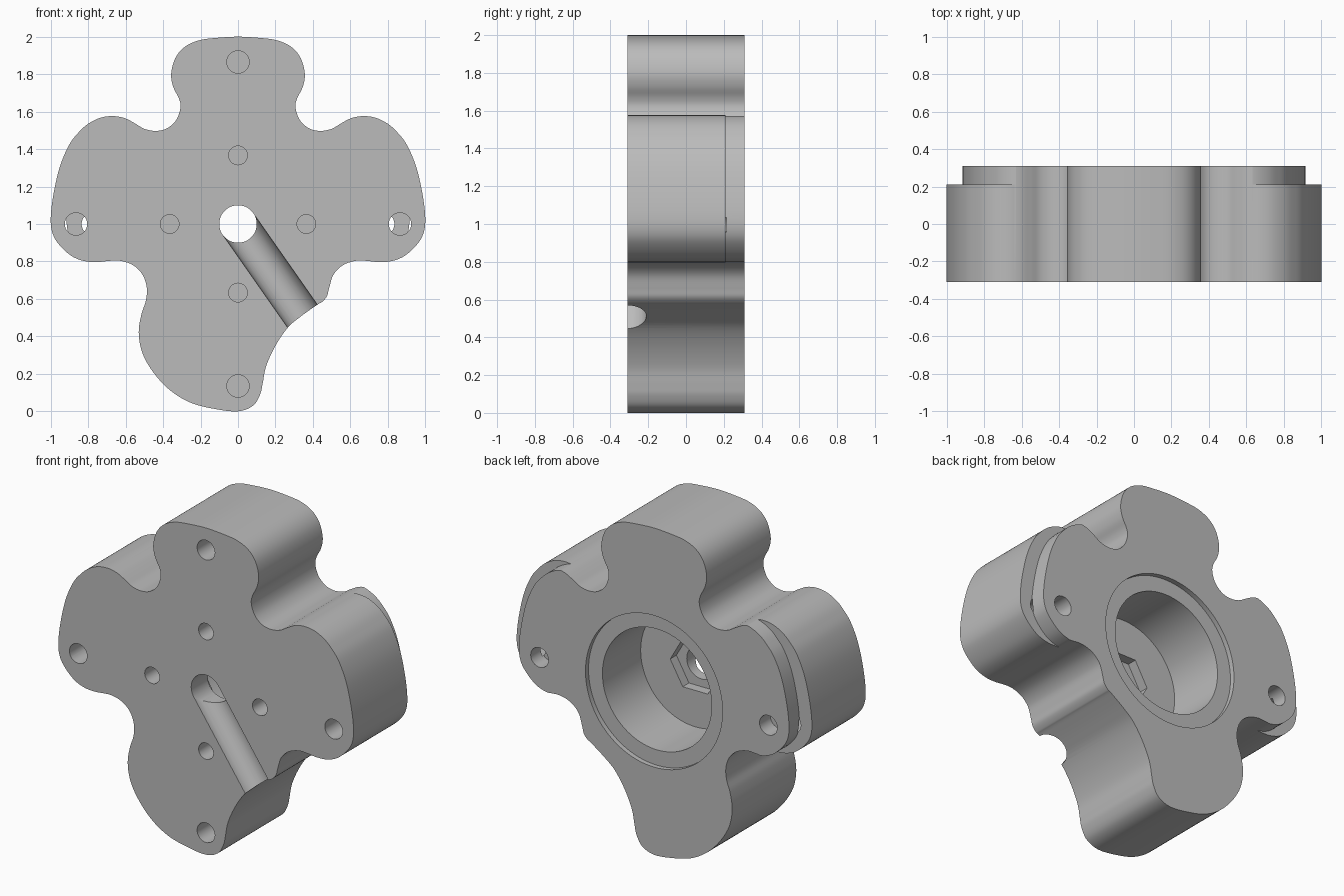
import bpy, bmesh, math
from mathutils import Vector, Matrix

old = bpy.data.objects.get("Cube")
if old:
    bpy.data.objects.remove(old, do_unlink=True)

FRONT, BACK, MID = -0.31, 0.31, 1.0
STEP_Y, SHIFT = 0.21, 0.085

metal = bpy.data.materials.new("grey metal")
metal.use_nodes = True
GREY = (0.5, 0.5, 0.5, 1)
metal.diffuse_color = GREY
metal.node_tree.nodes["Principled BSDF"].inputs["Base Color"].default_value = GREY


def spline(pts, steps=5):
    """Closed smooth curve through the points."""
    out, n = [], len(pts)
    for i in range(n):
        a, b, c, d = (Vector(pts[(i + k) % n]) for k in (-1, 0, 1, 2))
        for s in range(steps):
            t = s / steps
            out.append(0.5 * (2 * b + (c - a) * t + (2 * a - 5 * b + 4 * c - d) * t ** 2
                              + (3 * b - a - 3 * c + d) * t ** 3))
    return out


def prism(name, outline, y0, y1):
    """Extrude an x-z outline from y0 to y1."""
    bm = bmesh.new()
    face = bm.faces.new([bm.verts.new((p[0], y0, p[1])) for p in outline])
    new = bmesh.ops.extrude_face_region(bm, geom=[face])["geom"]
    bmesh.ops.translate(bm, vec=(0, y1 - y0, 0),
                        verts=[v for v in new if isinstance(v, bmesh.types.BMVert)])
    bmesh.ops.recalc_face_normals(bm, faces=bm.faces)
    mesh = bpy.data.meshes.new(name)
    bm.to_mesh(mesh)
    bm.free()
    ob = bpy.data.objects.new(name, mesh)
    bpy.context.collection.objects.link(ob)
    mesh.materials.append(metal)
    return ob


def circle(x, z, r, n=32):
    return [(x + r * math.cos(2 * math.pi * i / n), z + r * math.sin(2 * math.pi * i / n))
            for i in range(n)]


def cut(cutter):
    """Subtract the cutter from the body and discard it."""
    cutter.hide_render = True
    mod = body.modifiers.new("cut", "BOOLEAN")
    mod.operation, mod.solver, mod.object = "DIFFERENCE", "EXACT", cutter
    bpy.ops.object.select_all(action="DESELECT")
    bpy.context.view_layer.objects.active = body
    body.select_set(True)
    bpy.ops.object.modifier_apply(modifier=mod.name)
    bpy.data.objects.remove(cutter, do_unlink=True)


def drill(x, z, r, y0, y1, n=32):
    cut(prism("drill", circle(x, z, r, n), y0, y1))


# Lobed outline: mirrored upper lobes, then the uneven lower lobe
upper = [(.12, 1.993), (.21, 1.98), (.285, 1.945), (.335, 1.885), (.357, 1.8), (.345, 1.73),
         (.315, 1.67), (.307, 1.62), (.33, 1.555), (.38, 1.51), (.44, 1.497), (.5, 1.508),
         (.55, 1.537), (.605, 1.565), (.668, 1.576), (.735, 1.567), (.8, 1.535), (.85, 1.49),
         (.9, 1.425), (.95, 1.31), (.985, 1.16), (1, 1.03), (.99, .95), (.955, .89),
         (.89, .83), (.82, .802), (.75, .797), (.69, .803), (.63, .804), (.56, .78),
         (.51, .73), (.487, .66)]
lower = [(.475, .615), (.45, .585), (.425, .57), (.34, .51), (.267, .448), (.2, .35),
         (.15, .24), (.132, .15), (.118, .09), (.08, .03), (0, 0), (-.12, .012),
         (-.25, .045), (-.36, .11), (-.45, .205), (-.51, .31), (-.53, .42), (-.515, .52),
         (-.492, .59)]
outline = spline([(0, 2)] + upper + lower + [(-x, z) for x, z in reversed(upper)])
body = prism("lobed_housing", outline, FRONT, BACK)

# Back step on both side lobes
lobe = [(p.x - SHIFT, p.y) for p in outline
        if p.x - SHIFT > (0.62 if p.y > MID else 0.7) and p.y > 0.7]
crescent = [(0.62, 1.7)] + lobe + [(0.7, 0.7), (1.2, 0.7), (1.2, 1.7)]
for side in (1, -1):
    cut(prism("step", [(side * x, z) for x, z in crescent], STEP_Y, BACK + 0.1))

# Bore with shallow rim, hexagonal pocket and through hole
drill(0, MID, 0.464, BACK - 0.03, BACK + 0.1, 96)
drill(0, MID, 0.37, -0.09, BACK + 0.1, 96)
drill(0, MID, 0.17, -0.15, 0, 6)
drill(0, MID, 0.1, FRONT - 0.1, BACK, 48)

# Round-bottomed slot from the centre out to the lower right edge
slot = prism("slot", circle(0, 0, 0.1, 48), 0, 0.9)
slot.data.transform(Matrix.Translation((0, FRONT, MID))
                    @ Matrix.Rotation(math.radians(-55), 4, "Y").inverted()
                    @ Matrix.Rotation(math.radians(-90), 4, "Z"))
cut(slot)

# Screw holes: offset pairs in the side lobes, blind holes elsewhere
for side in (1, -1):
    drill(side * 0.865, MID, 0.06, FRONT - 0.1, 0.215)
    drill(side * 0.775, MID, 0.06, 0.205, BACK + 0.1)
    drill(side * 0.365, MID, 0.05, FRONT - 0.1, -0.16)
    drill(0, MID + side * 0.366, 0.05, FRONT - 0.1, -0.16)
    drill(0, MID + side * 0.865, 0.06, FRONT - 0.1, 0.2)

bpy.ops.object.shade_smooth_by_angle(angle=math.radians(30))
